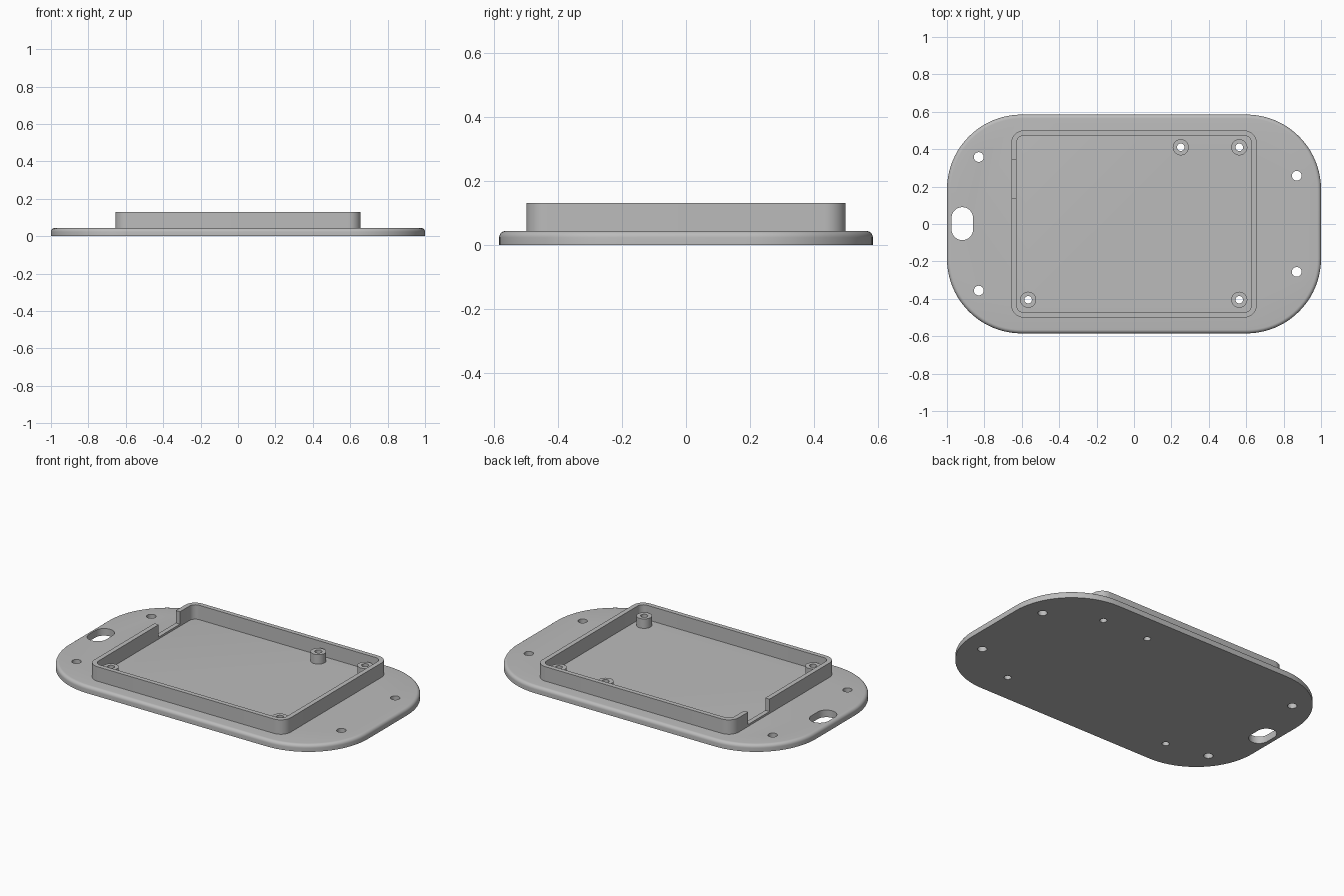
import bpy, bmesh
from math import cos, sin, pi

cube = bpy.data.objects.get("Cube")
if cube:
    bpy.data.objects.remove(cube)

grey = bpy.data.materials.new("plain_grey")
grey.use_nodes = True
grey.diffuse_color = (0.5, 0.5, 0.5, 1)
grey.node_tree.nodes["Principled BSDF"].inputs["Base Color"].default_value = (0.5, 0.5, 0.5, 1)

PLATE_TOP, WALL_TOP, POST_TOP = 0.043, 0.13, 0.10


def rounded_rect(cx, cy, hx, hy, r, n=20):
    """Counter-clockwise outline, starting at the +x +y corner."""
    pts = []
    for k, (sx, sy) in enumerate([(1, 1), (-1, 1), (-1, -1), (1, -1)]):
        for i in range(n + 1):
            a = (k + i / n) * pi / 2
            pts.append((cx + sx * (hx - r) + r * cos(a), cy + sy * (hy - r) + r * sin(a)))
    return pts


def circle(cx, cy, r, n=32):
    return [(cx + r * cos(2 * pi * i / n), cy + r * sin(2 * pi * i / n)) for i in range(n)]


def solid(name, levels, holes=()):
    """Loft outlines given as (points, z), cut by straight through holes."""
    bm = bmesh.new()
    bottom, top = [], []

    def loft(stack):
        rings = [[bm.verts.new((x, y, z)) for x, y in pts] for pts, z in stack]
        n = len(rings[0])
        for low, high in zip(rings, rings[1:]):
            for i in range(n):
                j = (i + 1) % n
                bm.faces.new((low[i], low[j], high[j], high[i]))
        for ring, edges in ((rings[0], bottom), (rings[-1], top)):
            edges.extend(bm.edges.get((ring[i], ring[(i + 1) % n])) for i in range(n))

    loft(levels)
    for pts in holes:
        loft([(pts, levels[0][1]), (pts, levels[-1][1])])
    for edges in (bottom, top):
        bmesh.ops.triangle_fill(bm, edges=edges, use_beauty=True)
    bmesh.ops.recalc_face_normals(bm, faces=bm.faces[:])

    mesh = bpy.data.meshes.new(name)
    bm.to_mesh(mesh)
    bm.free()
    mesh.materials.append(grey)
    obj = bpy.data.objects.new(name, mesh)
    bpy.context.collection.objects.link(obj)
    bpy.ops.object.select_all(action="DESELECT")
    obj.select_set(True)
    bpy.context.view_layer.objects.active = obj
    bpy.ops.object.shade_smooth_by_angle(angle=pi / 6)
    return obj


# Hole layout
posts = [(0.25, 0.41), (0.563, 0.41), (0.563, -0.405), (-0.566, -0.405)]
screws = [(-0.83, 0.358), (-0.83, -0.356), (0.87, 0.258), (0.87, -0.256)]
post_holes = [circle(x, y, 0.02) for x, y in posts]
screw_holes = [circle(x, y, 0.026) for x, y in screws]
strap_slot = rounded_rect(-0.918, 0.002, 0.0575, 0.088, 0.0574)

# Base plate with a rounded upper rim
FILLET, STEPS = 0.02, 6
levels = [(rounded_rect(0, 0, 1, 0.585, 0.4), 0)]
for i in range(STEPS + 1):
    a = i / STEPS * pi / 2
    inset = FILLET * (1 - cos(a))
    levels.append((rounded_rect(0, 0, 1 - inset, 0.585 - inset, 0.4 - inset),
                   PLATE_TOP - FILLET + FILLET * sin(a)))
solid("base_plate", levels, post_holes + screw_holes + [strap_slot])

# Enclosure wall, open at a notch on the -x side
HX, HY, THICK, RADIUS = 0.656, 0.5, 0.028, 0.066
GAP_LOW, GAP_HIGH = 0.14, 0.343


def open_path(inset):
    n = 12
    pts = rounded_rect(0, 0, HX - inset, HY - inset, RADIUS - inset, n)
    half = 2 * (n + 1)
    return [(inset - HX, GAP_LOW)] + pts[half:] + pts[:half] + [(inset - HX, GAP_HIGH)]


wall = open_path(0) + open_path(THICK)[::-1]
solid("enclosure_wall", [(wall, PLATE_TOP), (wall, WALL_TOP)])

# Low sill across the notch
sill = [(-HX, GAP_LOW), (THICK - HX, GAP_LOW), (THICK - HX, GAP_HIGH), (-HX, GAP_HIGH)]
solid("notch_sill", [(sill, PLATE_TOP), (sill, PLATE_TOP + 0.012)])

# Hollow mounting posts
for i, ((x, y), hole) in enumerate(zip(posts, post_holes), 1):
    ring = circle(x, y, 0.043)
    solid(f"mounting_post_{i}", [(ring, PLATE_TOP), (ring, POST_TOP)], [hole])
